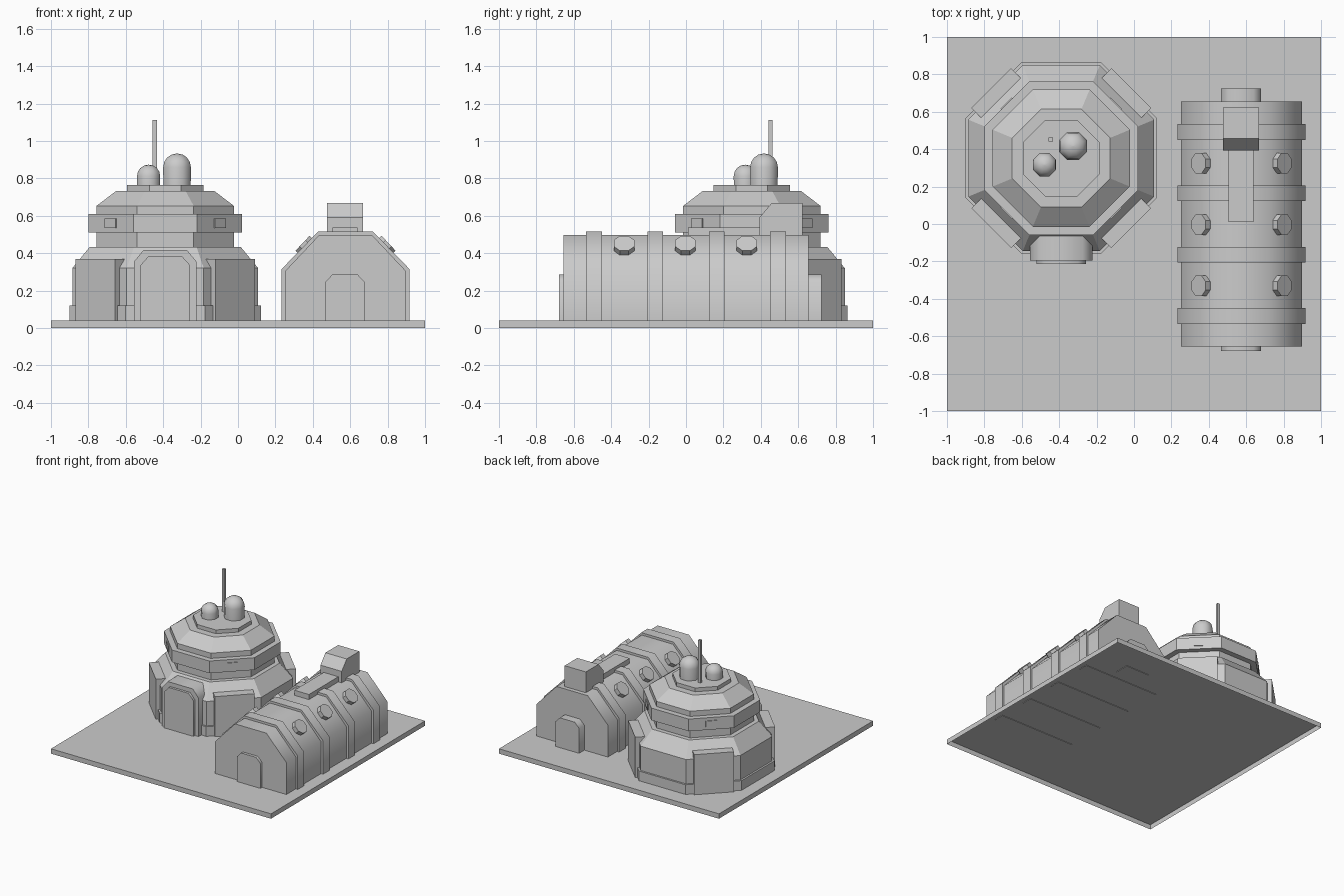
import bpy, bmesh
from math import pi, cos, sin, atan2, radians
from mathutils import Matrix, Vector

if "Cube" in bpy.data.objects:
    bpy.data.objects.remove(bpy.data.objects["Cube"])

TX, TY = -0.389, 0.352     # tower centre
HX = 0.575                 # hut centre line
FLOOR = 0.0405             # just above the plate's top
SUNK = 0.036               # parts that poke slightly through the plate


def finish(name, bm, smooth=None):
    bmesh.ops.recalc_face_normals(bm, faces=bm.faces)
    me = bpy.data.meshes.new(name)
    bm.to_mesh(me)
    bm.free()
    ob = bpy.data.objects.new(name, me)
    bpy.context.collection.objects.link(ob)
    if smooth:
        bpy.ops.object.select_all(action='DESELECT')
        ob.select_set(True)
        bpy.context.view_layer.objects.active = ob
        bpy.ops.object.shade_smooth_by_angle(angle=radians(smooth))
    return ob


def box(name, x0, x1, y0, y1, z0, z1, open_bottom=False):
    bm = bmesh.new()
    bmesh.ops.create_cube(bm, size=1)
    if open_bottom:
        bm.normal_update()
        low = [f for f in bm.faces if f.normal.z < -0.5]
        bmesh.ops.delete(bm, geom=low, context='FACES_ONLY')
    bmesh.ops.scale(bm, vec=(x1 - x0, y1 - y0, z1 - z0), verts=bm.verts)
    bmesh.ops.translate(bm, vec=((x0 + x1) / 2, (y0 + y1) / 2, (z0 + z1) / 2), verts=bm.verts)
    return finish(name, bm)


def prism(name, pts, a, b, axis='y', smooth=60):
    """Extrude a 2D outline (u, z) from a to b along x or y."""
    bm = bmesh.new()
    place = (lambda u, z, t: (u, t, z)) if axis == 'y' else (lambda u, z, t: (t, u, z))
    ends = [[bm.verts.new(place(u, z, t)) for u, z in pts] for t in (a, b)]
    for ring in ends:
        bm.faces.new(ring)
    n = len(pts)
    for i in range(n):
        j = (i + 1) % n
        bm.faces.new((ends[0][i], ends[0][j], ends[1][j], ends[1][i]))
    return finish(name, bm, smooth)


def lathe(name, cx, cy, profile, sides=8, smooth=None):
    """Stack polygon rings (distance to flat side, z)."""
    bm = bmesh.new()
    rings = []
    for ap, z in profile:
        r = ap / cos(pi / sides)
        rings.append([bm.verts.new((cx + r * cos((2 * i + 1) * pi / sides),
                                    cy + r * sin((2 * i + 1) * pi / sides), z)) for i in range(sides)])
    for lo, hi in zip(rings, rings[1:]):
        for i in range(sides):
            j = (i + 1) % sides
            bm.faces.new((lo[i], lo[j], hi[j], hi[i]))
    bm.faces.new(rings[0])
    bm.faces.new(rings[-1])
    return finish(name, bm, smooth)


def arch(cx, half, shoulder, top_half, top, z0=FLOOR):
    """Door outline with cut corners."""
    right = [(half, z0), (half, shoulder), (top_half, top)]
    pts = right + [(-u, z) for u, z in reversed(right)]
    return [(cx + u, z) for u, z in pts]


# ground plate, hollow underneath
box("ground_plate", -1, 1, -1, 1, 0, 0.04, open_bottom=True)

# octagonal tower
lathe("tower_skirt", TX, TY, [(0.512, FLOOR), (0.512, 0.12)])
lathe("tower_wall", TX, TY, [(0.497, FLOOR), (0.497, 0.32), (0.403, 0.434)])
lathe("tower_drum", TX, TY, [(0.367, 0.42), (0.367, 0.653), (0.262, 0.733)])
lathe("tower_ring", TX, TY, [(0.411, 0.51), (0.411, 0.61)])
lathe("tower_cap", TX, TY, [(0.205, 0.72), (0.205, 0.764)])

# buttresses and ring windows on the four diagonal sides
for i in range(4):
    turn = Matrix.Translation((TX, TY, 0)) @ Matrix.Rotation(pi / 4 + i * pi / 2, 4, 'Z')
    box(f"buttress_{i}", 0.45, 0.529, -0.15, 0.15, FLOOR, 0.37).matrix_world = turn
    box(f"ring_window_{i}", 0.39, 0.417, -0.042, 0.042, 0.535, 0.585).matrix_world = turn

# tower doorway
prism("tower_door_frame", arch(TX, 0.167, 0.355, 0.115, 0.418), -0.195, 0.0)
prism("tower_door", arch(TX, 0.133, 0.335, 0.09, 0.383), -0.215, -0.1)

# roof domes and antenna
for name, x, y, r, top in (("large_roof_dome", -0.326, 0.417, 0.073, 0.933),
                           ("small_roof_dome", -0.478, 0.317, 0.061, 0.873)):
    arc = [(r * cos(k * pi / 8) + 0.001, top - r + r * sin(k * pi / 8)) for k in range(5)]
    lathe(name, x, y, [(r, 0.74)] + arc, 8, 50)
box("antenna", -0.456, -0.434, 0.441, 0.463, 0.74, 1.113)

# hut body, ribs
prism("hut_body", arch(HX, 0.324, 0.303, 0.142, 0.496), -0.656, 0.656)
for i in range(4):
    y = -0.492 + i * 0.328
    prism(f"hut_rib_{i}", arch(HX, 0.342, 0.315, 0.147, 0.515, SUNK), y - 0.042, y + 0.042)

# hut doors, front and back
prism("hut_front_door", arch(HX - 0.003, 0.107, 0.245, 0.068, 0.285), -0.679, -0.6)
prism("hut_back_door", arch(HX - 0.003, 0.107, 0.245, 0.068, 0.285, SUNK), 0.6, 0.724)

# roof duct and vent hood
box("roof_duct", 0.505, 0.638, 0.01, 0.45, 0.47, 0.538)
prism("vent_hood", [(0.392, 0.47), (0.392, 0.59), (0.457, 0.667), (0.622, 0.667), (0.622, 0.47)],
      0.475, 0.668, axis='x', smooth=None)

# portholes on both roof slopes
for side in (-1, 1):
    for i, y in enumerate((-0.328, 0, 0.328)):
        ob = lathe(f"porthole_{'left' if side < 0 else 'right'}_{i}", 0, 0,
                   [(0.055, -0.05), (0.055, 0.0)])
        normal = Vector((side * 0.193, 0, 0.182)).normalized()
        ob.matrix_world = (Matrix.Translation((HX + side * 0.23, y - 0.003, 0.453))
                           @ Matrix.Rotation(atan2(normal.x, normal.z), 4, 'Y'))
